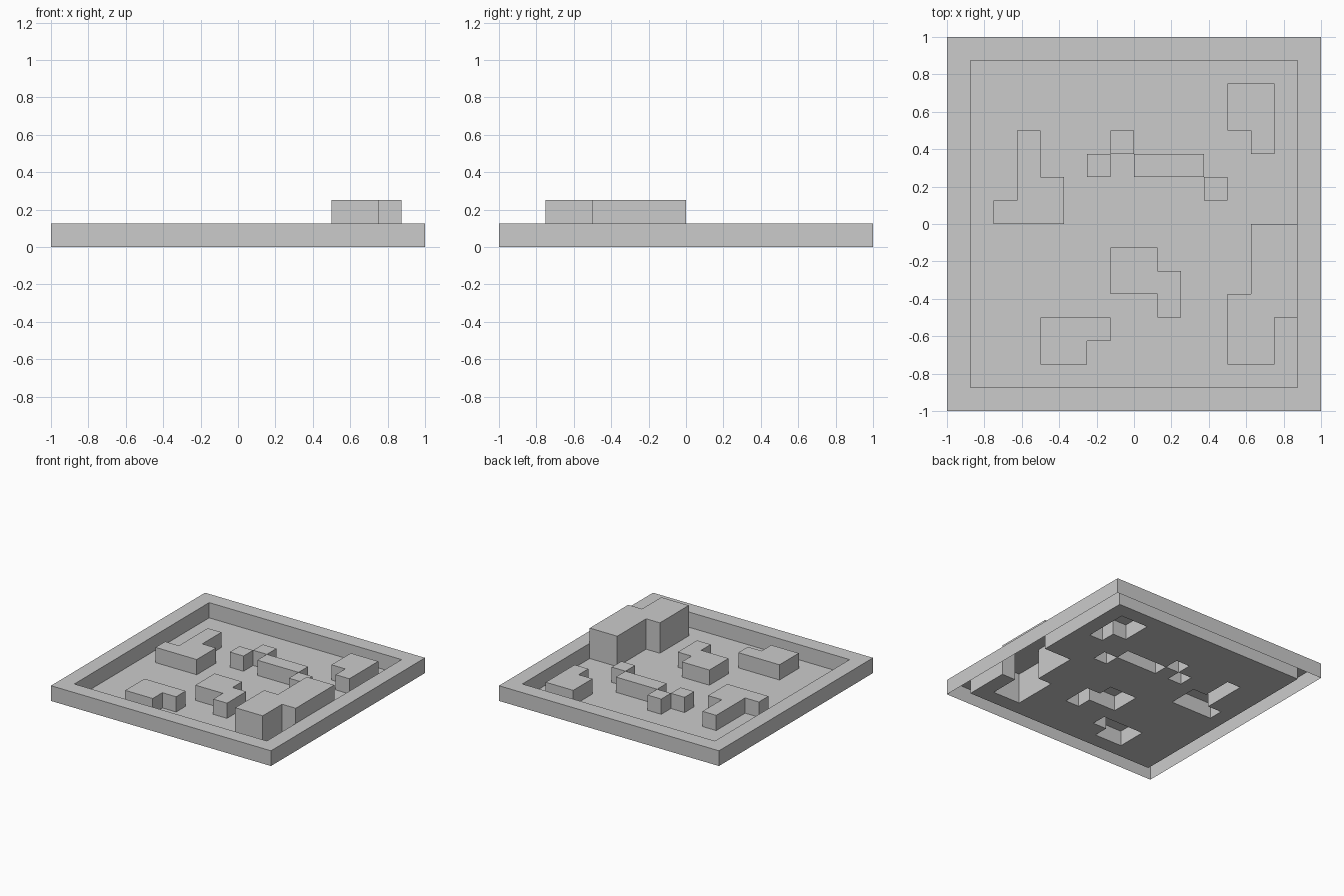
import bpy, bmesh, math

if "Cube" in bpy.data.objects:
    bpy.data.objects.remove(bpy.data.objects["Cube"])

U = 0.125   # one grid unit; the tray is 16 x 16 units
HALF = 8

# part name -> (height in units, rectangles x0, x1, y0, y1 in units)
PARTS = {
    "tray_rim": (1, [(-8, 8, -8, 8)]),
    "tray_floor": (0, [(-7, 7, -7, 7)]),
    "left_block": (1, [(-5, -4, 2, 4), (-5, -3, 0, 2), (-6, -5, 0, 1)]),
    "wall_cube_left": (1, [(-2, -1, 2, 3)]),
    "wall_cube_back": (1, [(-1, 0, 3, 4)]),
    "wall_bar": (1, [(0, 3, 2, 3)]),
    "wall_cube_right": (1, [(3, 4, 1, 2)]),
    "back_right_block": (1, [(4, 6, 4, 6), (5, 6, 3, 4)]),
    "centre_block": (1, [(-1, 1, -3, -1), (1, 2, -4, -2)]),
    "front_left_block": (1, [(-4, -1, -5, -4), (-4, -2, -6, -5)]),
    "tall_block": (2, [(5, 7, -3, 0), (4, 6, -6, -3), (6, 7, -4, -3)]),
}

# paint the parts onto the grid, later ones over earlier ones
cells = {}
for name, (h, rects) in PARTS.items():
    for x0, x1, y0, y1 in rects:
        for x in range(x0, x1):
            for y in range(y0, y1):
                cells[x, y] = name


def height(x, y):
    return PARTS[cells[x, y]][0] if (x, y) in cells else 0


def build(name):
    """Open-bottomed shell: tops plus the walls that rise above neighbours."""
    h = PARTS[name][0]
    bm = bmesh.new()

    def quad(pts):
        bm.faces.new([bm.verts.new([c * U for c in p]) for p in pts])

    for (x, y), owner in cells.items():
        if owner != name:
            continue
        corners = [(x, y), (x + 1, y), (x + 1, y + 1), (x, y + 1)]
        quad([(*c, h) for c in corners])
        for i, (dx, dy) in enumerate([(0, -1), (1, 0), (0, 1), (-1, 0)]):
            a, b = corners[i], corners[(i + 1) % 4]
            for z in range(height(x + dx, y + dy), h):
                quad([(*a, z), (*b, z), (*b, z + 1), (*a, z + 1)])
    # weld and merge the flat cells into large faces
    bmesh.ops.remove_doubles(bm, verts=bm.verts, dist=1e-4)
    bmesh.ops.dissolve_limit(bm, angle_limit=math.radians(1),
                             verts=bm.verts, edges=bm.edges)
    bmesh.ops.triangulate(bm, faces=[f for f in bm.faces if len(f.verts) > 4])
    mesh = bpy.data.meshes.new(name)
    bm.to_mesh(mesh)
    bm.free()
    bpy.context.collection.objects.link(bpy.data.objects.new(name, mesh))


for part in PARTS:
    build(part)
